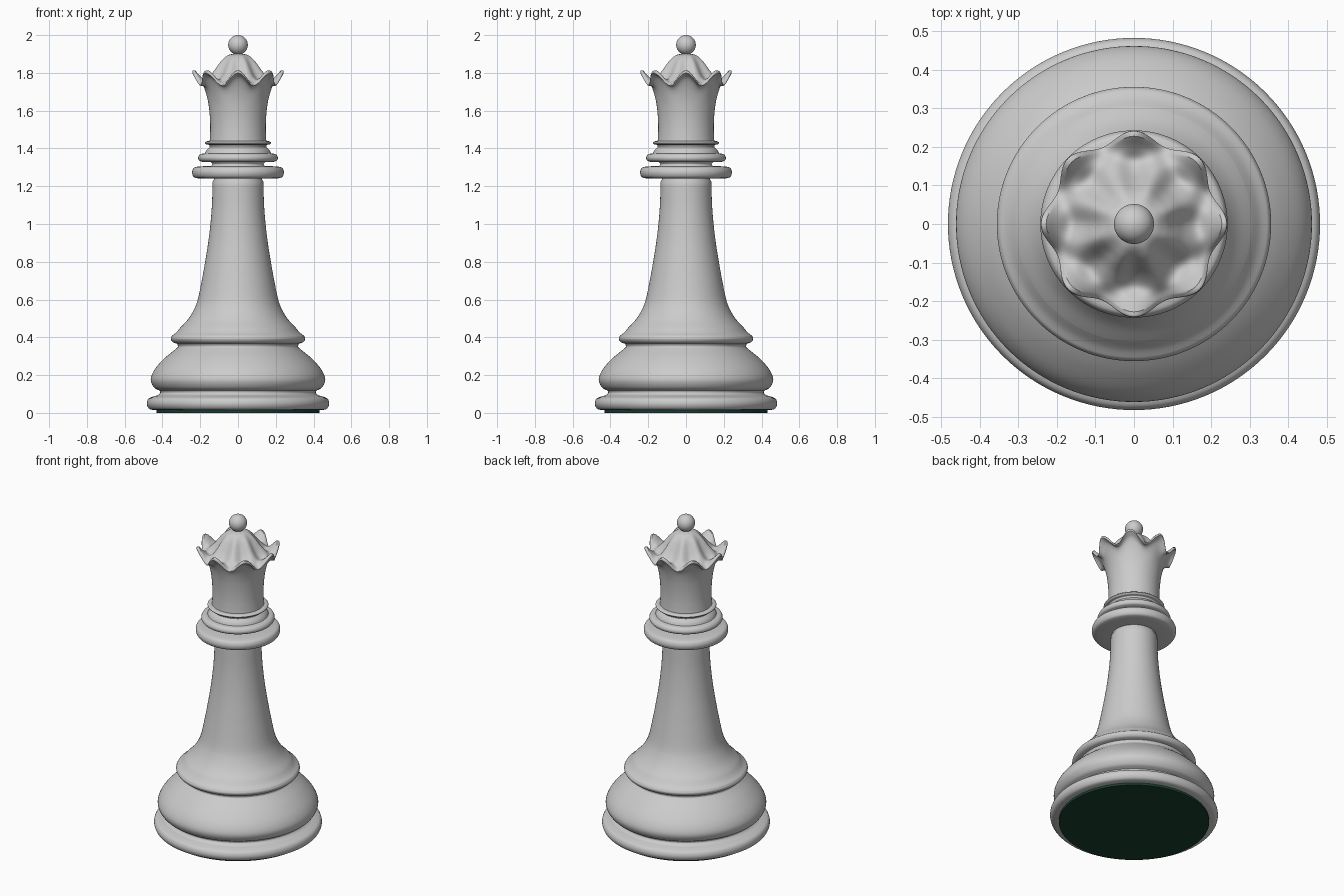
import bpy, bmesh, math
from mathutils import Vector

SEG = 128
LOBES = 8


def smooth_curve(pts, steps):
    """Catmull-Rom through the points (r, z, lobe_dr, lobe_dz)."""
    p = [Vector((tuple(q) + (0, 0))[:4]) for q in pts]
    if len(p) == 2:
        return p
    ext = [p[0] * 2 - p[1]] + p + [p[-1] * 2 - p[-2]]
    out = []
    for i in range(1, len(ext) - 2):
        a, b, c, d = ext[i - 1:i + 3]
        for k in range(steps):
            t = k / steps
            out.append(0.5 * (2 * b + (c - a) * t + (2 * a - 5 * b + 4 * c - d) * t * t
                              + (3 * b - a - 3 * c + d) * t ** 3))
    return out + [p[-1]]


def lathe(name, sections, steps=5, color=None):
    """Turn smooth sections (corners where they meet) around z."""
    prof = []
    for s in sections:
        c = smooth_curve(s, steps)
        prof += c[1:] if prof else c
    bm = bmesh.new()
    rows = []
    for r, z, dr, dz in prof:
        if r < 1e-5:
            rows.append([bm.verts.new((0, 0, z))] * SEG)
            continue
        row = []
        for i in range(SEG):
            a = 2 * math.pi * i / SEG
            w = math.cos(LOBES * a)
            rr = r + dr * w
            row.append(bm.verts.new((rr * math.cos(a), rr * math.sin(a), z + dz * w)))
        rows.append(row)
    for lo, hi in zip(rows, rows[1:]):
        for i in range(SEG):
            j = (i + 1) % SEG
            bm.faces.new(list(dict.fromkeys((lo[i], lo[j], hi[j], hi[i]))))
    bmesh.ops.recalc_face_normals(bm, faces=bm.faces)
    me = bpy.data.meshes.new(name)
    bm.to_mesh(me)
    bm.free()
    ob = bpy.data.objects.new(name, me)
    bpy.context.collection.objects.link(ob)
    finish(ob)
    if color:
        mat = bpy.data.materials.new(name)
        mat.diffuse_color = color
        me.materials.append(mat)
    return ob


def finish(ob):
    bpy.ops.object.select_all(action='DESELECT')
    ob.select_set(True)
    bpy.context.view_layer.objects.active = ob
    bpy.ops.object.shade_smooth_by_angle(angle=math.radians(40))


# felt pad under the base
lathe("felt_pad", [[(0, 0), (0.432, 0)], [(0.432, 0), (0.432, 0.02)]],
      color=(0.01, 0.05, 0.03, 1))

# base: foot ring, round belly, upper ring
lathe("base", [
    [(0, 0.014), (0.44, 0.014)],
    [(0.44, 0.014), (0.47, 0.022), (0.483, 0.048), (0.474, 0.075), (0.445, 0.088)],
    [(0.445, 0.088), (0.425, 0.094), (0.412, 0.106), (0.415, 0.118)],
    [(0.415, 0.118), (0.445, 0.135), (0.462, 0.178), (0.44, 0.232), (0.388, 0.29), (0.33, 0.338)],
    [(0.33, 0.338), (0.318, 0.35), (0.322, 0.366)],
    [(0.322, 0.366), (0.345, 0.374), (0.356, 0.392), (0.35, 0.408)],
    [(0.35, 0.408), (0.327, 0.426), (0.305, 0.452)],
])

# tapering stem
lathe("stem", [
    [(0.305, 0.452), (0.265, 0.495), (0.234, 0.545), (0.213, 0.6), (0.192, 0.7), (0.174, 0.8),
     (0.158, 0.9), (0.146, 1.0), (0.138, 1.1), (0.134, 1.225)],
    [(0.134, 1.225), (0.128, 1.234)],
    [(0.128, 1.234), (0.128, 1.26)],
])

# stacked collars
lathe("collars", [
    [(0.125, 1.241), (0.21, 1.241)],
    [(0.21, 1.241), (0.234, 1.249), (0.243, 1.273), (0.234, 1.297), (0.21, 1.305)],
    [(0.21, 1.305), (0.142, 1.307)],
    [(0.142, 1.307), (0.135, 1.317), (0.142, 1.327)],
    [(0.142, 1.327), (0.19, 1.329)],
    [(0.19, 1.329), (0.206, 1.336), (0.211, 1.352), (0.2, 1.369), (0.175, 1.374)],
    [(0.175, 1.374), (0.167, 1.39), (0.15, 1.408)],
    [(0.15, 1.408), (0.152, 1.418), (0.168, 1.421)],
    [(0.168, 1.421), (0.175, 1.429), (0.168, 1.437), (0.15, 1.44)],
])

# flared crown with scalloped rim and fluted dome
lathe("crown", [
    [(0.15, 1.438), (0.148, 1.47), (0.147, 1.52), (0.15, 1.58), (0.159, 1.65),
     (0.175, 1.71, 0.003, 0.008), (0.198, 1.75, 0.007, 0.022), (0.228, 1.765, 0.014, 0.034)],
    [(0.228, 1.765, 0.014, 0.034), (0.227, 1.775, 0.013, 0.037), (0.217, 1.779, 0.011, 0.035)],
    [(0.217, 1.779, 0.011, 0.035), (0.192, 1.768, 0.004, 0.012), (0.165, 1.77, 0, -0.01),
     (0.135, 1.797, 0, -0.015), (0.105, 1.84, 0, -0.011), (0.08, 1.873, 0, -0.004),
     (0.05, 1.895), (0, 1.905)],
], steps=6)

# ball finial
bpy.ops.mesh.primitive_uv_sphere_add(segments=48, ring_count=24, radius=0.052,
                                     location=(0, 0, 1.948))
bpy.context.object.name = "ball_finial"
finish(bpy.context.object)
